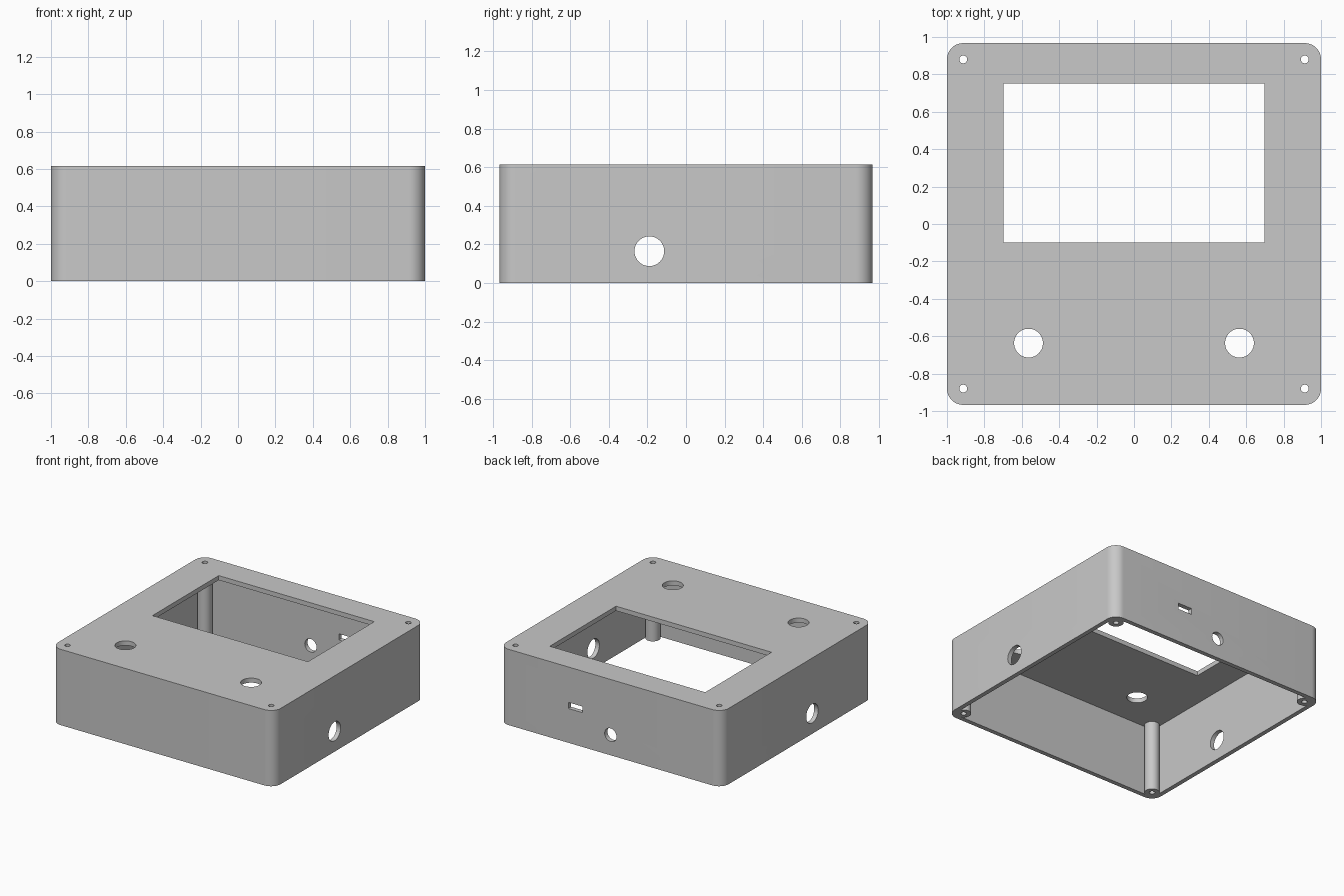
import bpy
import bmesh
from math import pi
from mathutils import Matrix, Vector

if "Cube" in bpy.data.objects:
    bpy.data.objects.remove(bpy.data.objects["Cube"], do_unlink=True)

HX, HY, H = 1.0, 0.967, 0.615      # half width, half depth, height
RADIUS, WALL, LID = 0.087, 0.036, 0.037
POST_X, POST_Y = HX - RADIUS, HY - RADIUS
CORNERS = [(sx * POST_X, sy * POST_Y) for sx in (-1, 1) for sy in (-1, 1)]

grey = bpy.data.materials.new("grey plastic")
grey.use_nodes = True
colour = (0.58, 0.58, 0.58, 1)
grey.diffuse_color = colour
grey.node_tree.nodes["Principled BSDF"].inputs["Base Color"].default_value = colour


def add_object(name, bm):
    bmesh.ops.recalc_face_normals(bm, faces=bm.faces)
    mesh = bpy.data.meshes.new(name)
    bm.to_mesh(mesh)
    bm.free()
    mesh.materials.append(grey)
    obj = bpy.data.objects.new(name, mesh)
    bpy.context.collection.objects.link(obj)
    return obj


def box(name, low, high, radius=0):
    """Box between two corners, with optional rounded upright edges."""
    low, high = Vector(low), Vector(high)
    size = Matrix.Diagonal((*(high - low), 1))
    bm = bmesh.new()
    bmesh.ops.create_cube(bm, size=1, matrix=Matrix.Translation((low + high) / 2) @ size)
    if radius:
        upright = [e for e in bm.edges
                   if abs(e.verts[0].co.z - e.verts[1].co.z) > 0.01]
        bmesh.ops.bevel(bm, geom=upright, offset=radius, segments=12,
                        profile=0.5, affect='EDGES')
    return add_object(name, bm)


def rod(name, centre, radius, length, axis='Z'):
    turn = {'X': Matrix.Rotation(pi / 2, 4, 'Y'),
            'Y': Matrix.Rotation(pi / 2, 4, 'X'),
            'Z': Matrix.Identity(4)}[axis]
    bm = bmesh.new()
    bmesh.ops.create_cone(bm, cap_ends=True, segments=48, radius1=radius,
                          radius2=radius, depth=length,
                          matrix=Matrix.Translation(centre) @ turn)
    return add_object(name, bm)


def cut(target, cutters):
    """Subtract the cutters from the target, then remove them."""
    for cutter in cutters:
        mod = target.modifiers.new("cut", 'BOOLEAN')
        mod.operation = 'DIFFERENCE'
        mod.solver = 'EXACT'
        mod.object = cutter
    depsgraph = bpy.context.evaluated_depsgraph_get()
    mesh = bpy.data.meshes.new_from_object(target.evaluated_get(depsgraph))
    target.modifiers.clear()
    target.data = mesh
    for cutter in cutters:
        bpy.data.objects.remove(cutter, do_unlink=True)


# Cavity, leaving the four screw posts standing in the corners
cavity = box("cavity", (WALL - HX, WALL - HY, -0.1),
             (HX - WALL, HY - WALL, H - LID), RADIUS - WALL)
cut(cavity, [rod("post", (x, y, 0.3), 0.056, 2) for x, y in CORNERS])

# Outer shell with its openings
shell = box("enclosure", (-HX, -HY, 0), (HX, HY, H), RADIUS)
cutters = [cavity]
cutters += [rod("screw_hole", (x, y, 0.3), 0.021, 2) for x, y in CORNERS]
cutters += [rod("button_hole", (s * 0.564, -0.637, H), 0.077, 0.3) for s in (-1, 1)]
cutters += [rod("side_hole", (s * HX, -0.19, 0.165), 0.077, 0.3, 'X') for s in (-1, 1)]
cutters.append(rod("cable_hole", (0, HY, 0.165), 0.053, 0.3, 'Y'))
cutters.append(box("port_slot", (0.253, HY - 0.1, 0.278), (0.379, HY + 0.1, 0.328)))
cutters.append(box("display_window", (-0.698, -0.1, H - 0.1), (0.698, 0.75, H + 0.1)))
cut(shell, cutters)

# Smooth rounded corners and posts, crisp edges elsewhere
bpy.ops.object.select_all(action='DESELECT')
shell.select_set(True)
bpy.context.view_layer.objects.active = shell
bpy.ops.object.shade_smooth_by_angle(angle=pi / 6)
